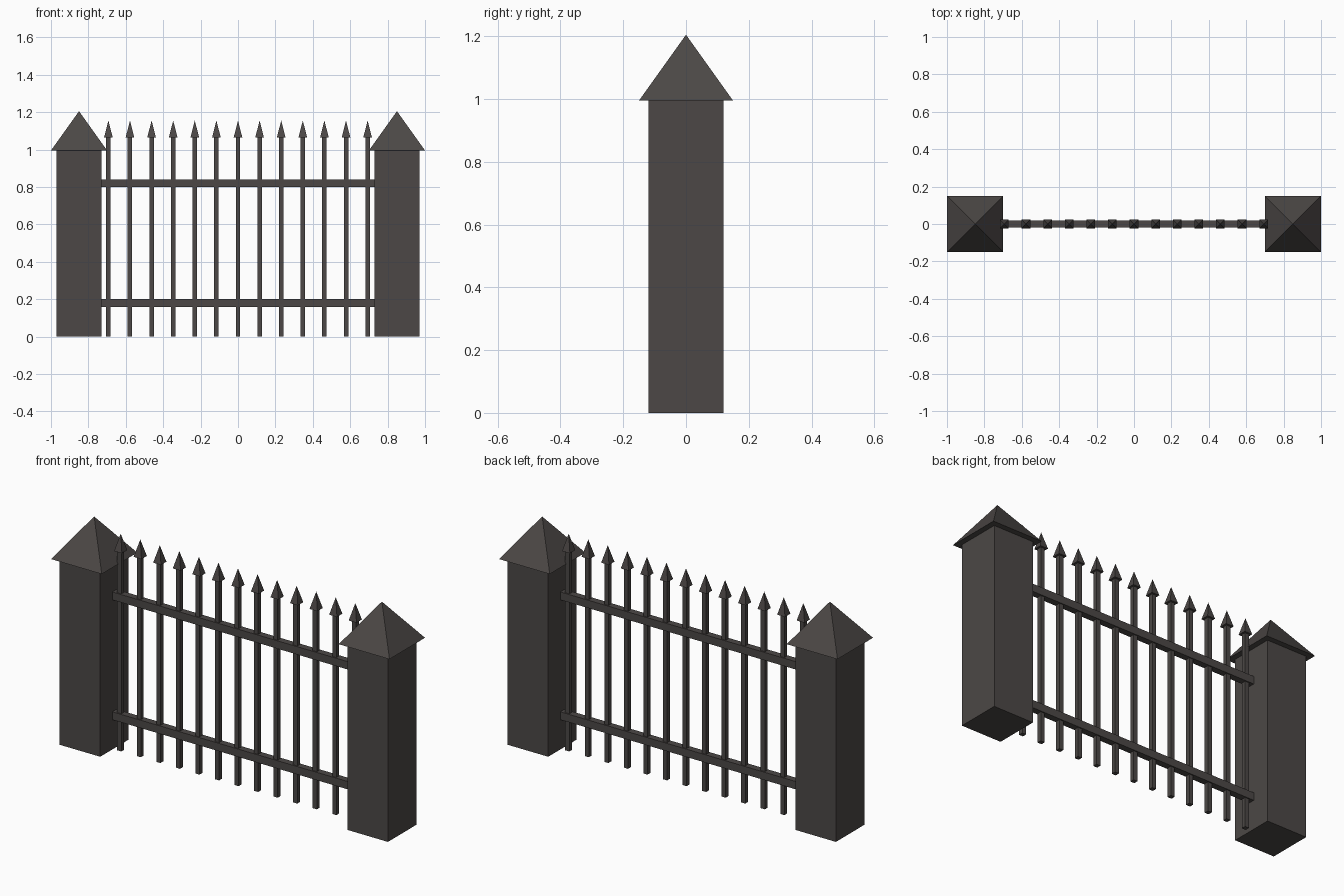
import bpy, bmesh, math
from mathutils import Matrix, Vector

if "Cube" in bpy.data.objects:
    bpy.data.objects.remove(bpy.data.objects["Cube"])

iron = bpy.data.materials.new("dark warm grey")
iron.diffuse_color = (0.072, 0.064, 0.061, 1)
iron.use_nodes = True
iron.node_tree.nodes["Principled BSDF"].inputs["Base Color"].default_value = iron.diffuse_color


def finish(name, bm):
    mesh = bpy.data.meshes.new(name)
    bmesh.ops.recalc_face_normals(bm, faces=bm.faces)
    bm.to_mesh(mesh)
    bm.free()
    mesh.materials.append(iron)
    obj = bpy.data.objects.new(name, mesh)
    bpy.context.collection.objects.link(obj)
    return obj


def add_box(bm, center, size):
    bmesh.ops.create_cube(bm, size=1, matrix=Matrix.LocRotScale(Vector(center), None, Vector(size)))


def add_pyramid(bm, x, z, width, height):
    # four-sided cone turned so its base lines up with x and y
    m = Matrix.Translation((x, 0, z + height / 2)) @ Matrix.Rotation(math.pi / 4, 4, 'Z')
    bmesh.ops.create_cone(bm, cap_ends=True, segments=4, radius1=width / math.sqrt(2),
                          radius2=0, depth=height, matrix=m)


# End posts with overhanging pyramid caps
for side, x in (("left", -0.85), ("right", 0.85)):
    bm = bmesh.new()
    add_box(bm, (x, 0, 0.5), (0.24, 0.24, 1.0))
    finish(side + "_post", bm)
    bm = bmesh.new()
    add_pyramid(bm, x, 0.995, 0.30, 0.21)
    finish(side + "_post_cap", bm)

# Horizontal rails between the posts
for level, z in (("lower", 0.18), ("upper", 0.82)):
    bm = bmesh.new()
    add_box(bm, (0, 0, z), (1.47, 0.036, 0.042))
    finish(level + "_rail", bm)

# Thirteen pickets with spear heads
COUNT = 13
for i in range(COUNT):
    x = -0.693 + 1.386 * i / (COUNT - 1)
    bm = bmesh.new()
    add_box(bm, (x, 0, 0.535), (0.024, 0.024, 1.07))
    finish(f"picket_{i + 1}", bm)
    bm = bmesh.new()
    add_pyramid(bm, x, 1.065, 0.046, 0.09)
    finish(f"spear_head_{i + 1}", bm)
